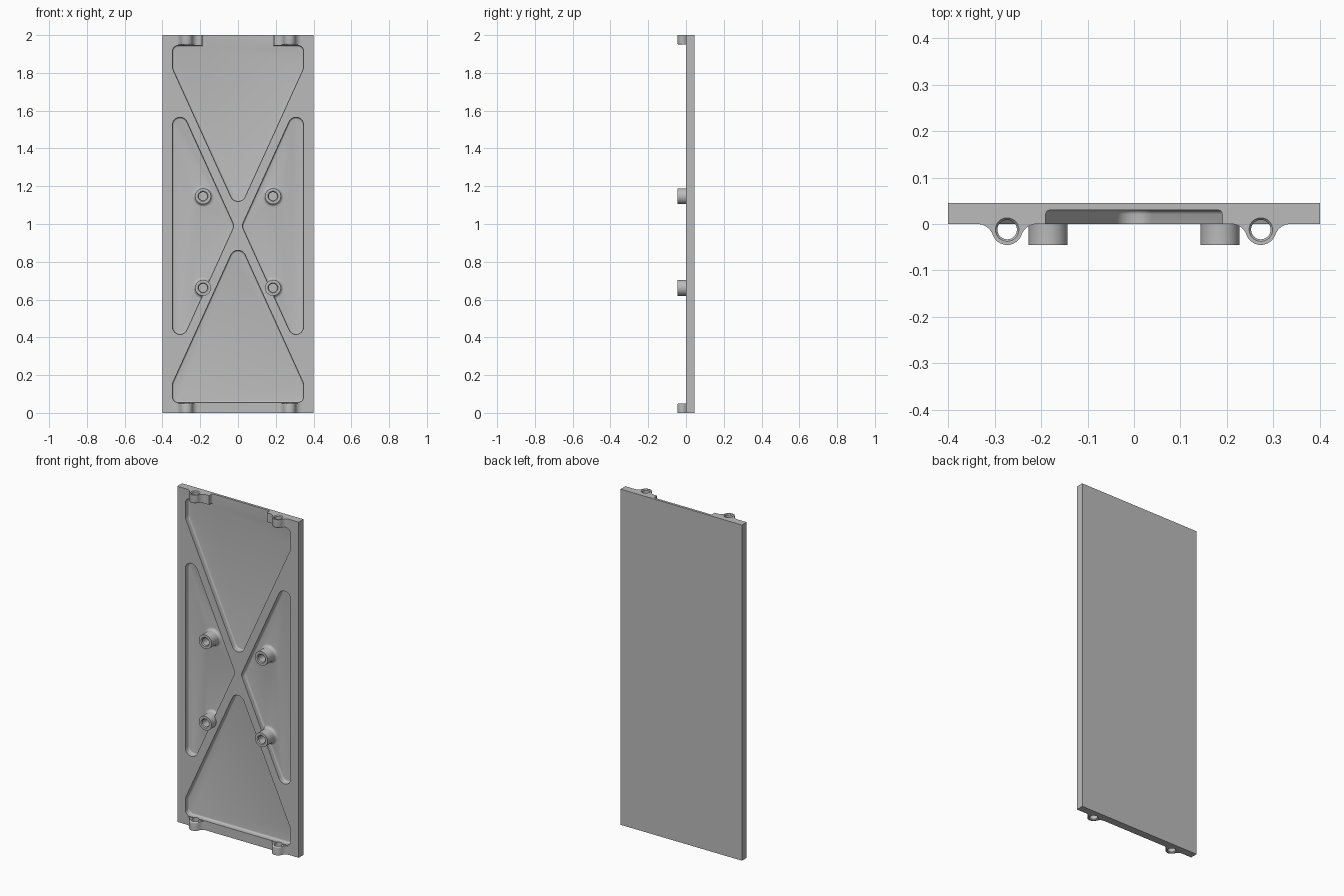
import bpy, bmesh
from math import sin, cos, pi, atan2, radians
from mathutils import Vector

cube = bpy.data.objects.get("Cube")
if cube:
    bpy.data.objects.remove(cube, do_unlink=True)

grey = bpy.data.materials.new("machined grey")
grey.use_nodes = True
grey.diffuse_color = (0.5, 0.5, 0.5, 1)
grey.node_tree.nodes["Principled BSDF"].inputs["Base Color"].default_value = (0.5, 0.5, 0.5, 1)


def loft(name, loops, round_end=0, only=lambda v: True):
    """Solid through a stack of loops; the last loop's edges can be rounded."""
    bm = bmesh.new()
    rings = [[bm.verts.new(p) for p in loop] for loop in loops]
    n = len(rings[0])
    for a, b in zip(rings, rings[1:]):
        for i in range(n):
            j = (i + 1) % n
            bm.faces.new((a[i], a[j], b[j], b[i]))
    bm.faces.new(rings[0])
    end = bm.faces.new(rings[-1])
    bmesh.ops.recalc_face_normals(bm, faces=bm.faces)
    if round_end:
        edges = [e for e in end.edges if all(only(v.co) for v in e.verts)]
        bmesh.ops.bevel(bm, geom=edges, offset=round_end, segments=4,
                        profile=0.5, affect='EDGES')
    mesh = bpy.data.meshes.new(name)
    bm.to_mesh(mesh)
    bm.free()
    mesh.materials.append(grey)
    obj = bpy.data.objects.new(name, mesh)
    bpy.context.collection.objects.link(obj)
    return obj


def lathe(name, profile, place, sides=40):
    """Turned solid: profile is (radius, height), place maps (u, v, height) to space."""
    return loft(name, [[place(r * cos(2 * pi * i / sides), r * sin(2 * pi * i / sides), h)
                        for i in range(sides)] for r, h in profile])


def rounded(corners, steps=10):
    """Outline from (x, z, radius) corners with tangent arcs."""
    out = []
    for i, (x, z, r) in enumerate(corners):
        p = Vector((x, z))
        if r == 0:
            out.append(p)
            continue
        a = (Vector(corners[i - 1][:2]) - p).normalized()
        b = (Vector(corners[(i + 1) % len(corners)][:2]) - p).normalized()
        half = a.angle(b) / 2
        c = p + (a + b).normalized() * r / sin(half)
        start = p + a * (r * cos(half) / sin(half)) - c
        stop = p + b * (r * cos(half) / sin(half)) - c
        sweep = start.angle_signed(stop)
        for k in range(steps + 1):
            t = -sweep * k / steps
            out.append(c + Vector((start.x * cos(t) - start.y * sin(t),
                                   start.x * sin(t) + start.y * cos(t))))
    return out


def combine(target, tool, operation):
    mod = target.modifiers.new(operation, 'BOOLEAN')
    mod.operation = operation
    mod.solver = 'EXACT'
    mod.object = tool
    bpy.context.view_layer.objects.active = target
    bpy.ops.object.modifier_apply(modifier=mod.name)
    bpy.data.objects.remove(tool, do_unlink=True)


# Flat panel
panel = loft("panel", [[(x, y, z) for x, z in ((-0.4, 0), (0.4, 0), (0.4, 2), (-0.4, 2))]
                       for y in (0, 0.045)])

# Weight-saving pockets, leaving an X of ribs; the upper one opens through the top edge
EDGE, SLOPE = 0.347, 2.2
half_top = [(EDGE, 1.06 + SLOPE * EDGE, 0.06), (EDGE, 1.945, 0.03),
            (0.19, 1.945, 0), (0.19, 2.05, 0)]
upper = [(0, 1.06, 0.042)] + half_top + [(-x, z, r) for x, z, r in reversed(half_top)]
half_low = [(EDGE, 0.92 - SLOPE * EDGE, 0.06), (EDGE, 0.055, 0.03)]
lower = [(0, 0.92, 0.042)] + half_low + [(-x, z, r) for x, z, r in reversed(half_low)]
rise = SLOPE * (EDGE - 0.02)
side = [(0.02, 0.99, 0.04), (EDGE, 0.99 + rise, 0.04), (EDGE, 0.99 - rise, 0.04)]
mirrored = [(-x, z, r) for x, z, r in side]
for shape in (upper, lower, side, mirrored):
    outline = rounded(shape)
    tool = loft("pocket_cutter", [[(p.x, y, p.y) for p in outline] for y in (-0.05, 0.03)],
                round_end=0.009)
    combine(panel, tool, 'DIFFERENCE')

# Hinge lugs: a round nose blended into the panel face by concave fillets
LUG_X, LUG_Y, NOSE, BLEND = 0.273, -0.012, 0.033, 0.035
reach = ((BLEND + NOSE) ** 2 - (BLEND + LUG_Y) ** 2) ** 0.5
touch = atan2(BLEND + LUG_Y, reach)
flare = [(reach + BLEND * cos(a), -BLEND + BLEND * sin(a))
         for a in (pi / 2 + (pi / 2 - touch) * k / 8 for k in range(9))]
nose = [(NOSE * cos(a), LUG_Y + NOSE * sin(a))
        for a in (-touch - (pi - 2 * touch) * k / 20 for k in range(1, 20))]
lug = ([(reach, 0.008)] + flare + nose
       + [(-x, y) for x, y in reversed(flare)] + [(-reach, 0.008)])
for sx in (-1, 1):
    for outer, inner in ((0, 0.05), (2, 1.95)):
        tool = loft("hinge_lug", [[(sx * LUG_X + x, y, z) for x, y in lug]
                                  for z in (outer, inner)],
                    round_end=0.006, only=lambda v: v.y < -0.02)
        combine(panel, tool, 'UNION')

# Standoff bosses with a flared foot on the pocket floor
FOOT = 0.016
boss = [(0.042, -0.045)] + [
    (0.042 + FOOT * (1 - cos(a)), 0.03 - FOOT + FOOT * sin(a))
    for a in (radians(15 * k) for k in range(7))] + [(0.058, 0.036)]
bore = [(0.034, -0.052), (0.022, -0.04), (0.022, 0.02)]
for x in (-0.185, 0.185):
    for z in (0.662, 1.147):
        def place(u, v, h, x=x, z=z):
            return (x + u, h, z + v)
        combine(panel, lathe("boss", boss, place), 'UNION')
        combine(panel, lathe("boss_bore", bore, place, 32), 'DIFFERENCE')

# Pin holes through the lugs, countersunk at the outer end
pin = [(0.034, -0.01), (0.021, 0.005), (0.021, 0.08)]
for sx in (-1, 1):
    for base, way in ((0, 1), (2, -1)):
        def place(u, v, h, sx=sx, base=base, way=way):
            return (sx * LUG_X + u, LUG_Y + v, base + way * h)
        combine(panel, lathe("pin_hole", pin, place, 32), 'DIFFERENCE')

# Smooth the curved walls, keep machined edges crisp
bpy.ops.object.select_all(action='DESELECT')
panel.select_set(True)
bpy.context.view_layer.objects.active = panel
bpy.ops.object.shade_smooth_by_angle(angle=radians(30))
